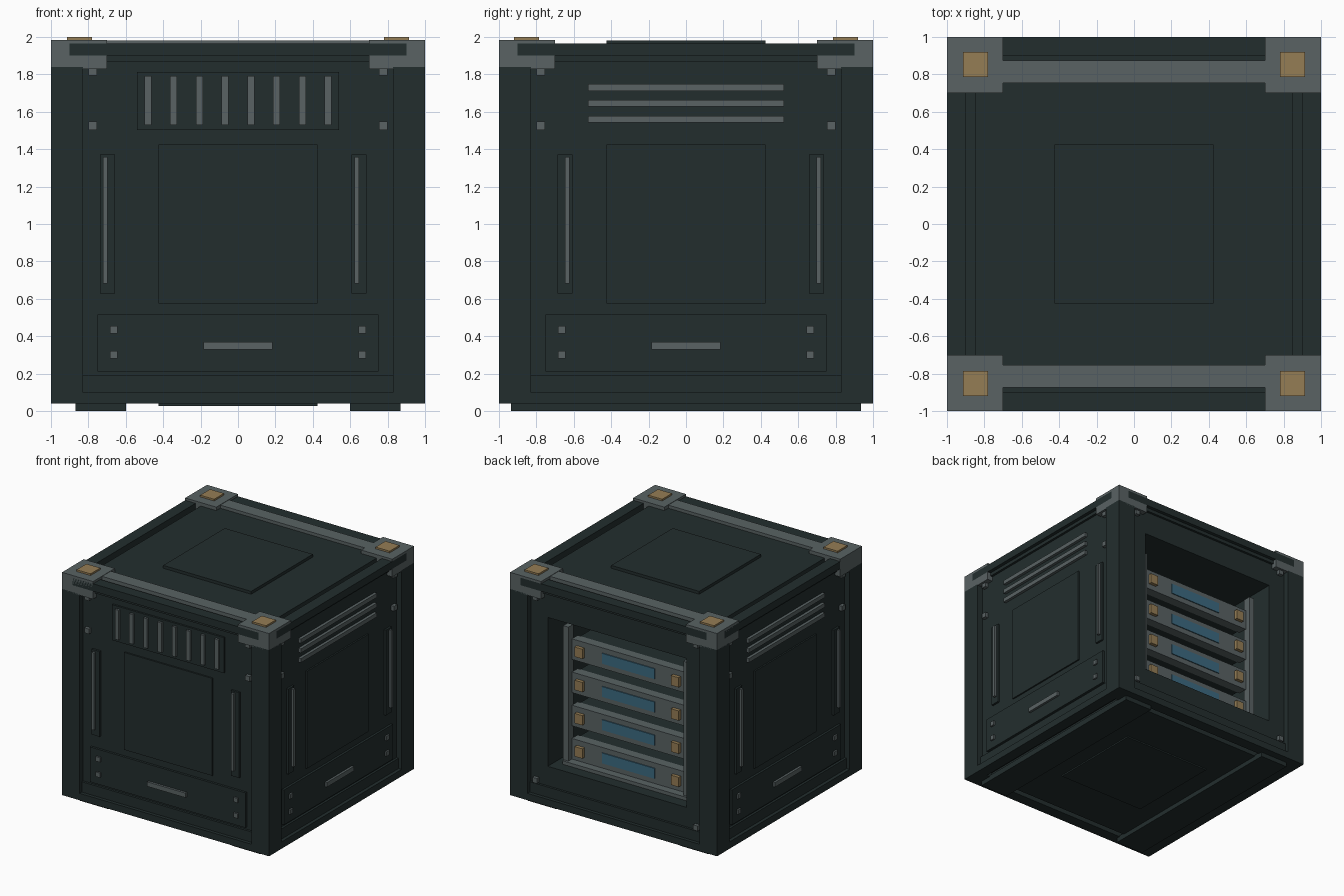
import bpy, bmesh, math
from mathutils import Matrix, Vector

if "Cube" in bpy.data.objects:
    bpy.data.objects.remove(bpy.data.objects["Cube"])


def material(name, rgb):
    m = bpy.data.materials.new(name)
    m.diffuse_color = (*rgb, 1)
    m.use_nodes = True
    m.node_tree.nodes["Principled BSDF"].inputs["Base Color"].default_value = m.diffuse_color
    return m


DARK = material("dark_green_metal", (0.0165, 0.027, 0.027))
GREY = material("grey_metal", (0.1, 0.123, 0.126))
GOLD = material("brass", (0.30, 0.205, 0.09))
BLUE = material("blue_display", (0.045, 0.145, 0.22))

FRONT, RIGHT, BACK, LEFT = 0, 90, 180, -90
SIDES = (FRONT, RIGHT, BACK, LEFT)


def boxes(name, mat, items):
    """One object from boxes (x0, x1, y0, y1, z0, z1)."""
    bm = bmesh.new()
    for x0, x1, y0, y1, z0, z1 in items:
        mx = Matrix.Translation(((x0 + x1) / 2, (y0 + y1) / 2, (z0 + z1) / 2))
        mx = mx @ Matrix.Diagonal((abs(x1 - x0), abs(y1 - y0), abs(z1 - z0), 1))
        bmesh.ops.create_cube(bm, size=1, matrix=mx)
    me = bpy.data.meshes.new(name)
    bm.to_mesh(me)
    bm.free()
    me.materials.append(mat)
    ob = bpy.data.objects.new(name, me)
    bpy.context.collection.objects.link(ob)
    return ob


def on_side(side, u0, u1, d0, d1, z0, z1):
    """Box given across a side (u), outward from the centre (d) and up (z)."""
    r = Matrix.Rotation(math.radians(side), 3, 'Z')
    a, b = r @ Vector((u0, -d0, 0)), r @ Vector((u1, -d1, 0))
    return (min(a.x, b.x), max(a.x, b.x), min(a.y, b.y), max(a.y, b.y), z0, z1)


def patch(side, u, z, w, h, d0, d1):
    return on_side(side, u - w / 2, u + w / 2, d0, d1, z - h / 2, z + h / 2)


def corners(x0, x1, y0, y1, z0, z1):
    return [(sx * x0, sx * x1, sy * y0, sy * y1, z0, z1)
            for sx in (-1, 1) for sy in (-1, 1)]


# Core: solid front half, walls around the bay open at the back
boxes("core", DARK, [
    (-0.85, 0.85, -0.85, -0.1, 0.04, 1.955),
    (-0.85, -0.67, -0.1, 0.85, 0.04, 1.955),
    (0.67, 0.85, -0.1, 0.85, 0.04, 1.955),
    (-0.67, 0.67, -0.1, 0.85, 0.04, 0.36),
    (-0.67, 0.67, -0.1, 0.85, 1.66, 1.955)])

# Outer frame: posts, beams and stepped ledges
boxes("corner_posts", DARK, corners(0.83, 1, 0.83, 1, 0.04, 1.84))
boxes("frame_beams", DARK, [on_side(s, -0.9, 0.9, 0.9, 1, z0, z1)
                            for s in SIDES for z0, z1 in ((0.04, 0.1), (1.9, 1.965))])
boxes("frame_ledges", DARK, [on_side(s, -0.83, 0.83, 0.85, 0.97, z0, z1)
                             for s in SIDES for z0, z1 in ((0.08, 0.19), (1.87, 1.9))])

# Wall panels, with the back one built around the bay
boxes("wall_panels", DARK, [on_side(s, -0.84, 0.84, 0.85, 0.95, 0.1, 1.88)
                            for s in (FRONT, RIGHT, LEFT)])
boxes("back_surround", DARK, [
    on_side(BACK, -0.84, -0.67, 0.85, 0.95, 0.1, 1.88),
    on_side(BACK, 0.67, 0.84, 0.85, 0.95, 0.1, 1.88),
    on_side(BACK, -0.67, 0.67, 0.85, 0.95, 0.1, 0.36),
    on_side(BACK, -0.67, 0.67, 0.85, 0.95, 1.66, 1.88)])

# Details of the three closed walls
plates, strips, studs = [], [], []
for s in (FRONT, RIGHT, LEFT):
    shift = -0.025 if s == FRONT else 0.025
    plates.append(patch(s, 0, 1.0, 0.85, 0.85, 0.94, 0.963))
    plates.append(patch(s, 0, 0.363, 1.5, 0.305, 0.94, 0.97))
    strips.append(patch(s, 0, 0.35, 0.37, 0.04, 0.95, 0.99))
    for k in (-1, 1):
        u = k * 0.673 + shift
        plates.append(patch(s, u, 1.0, 0.08, 0.745, 0.94, 0.968))
        strips.append(patch(s, u + shift * 0.5, 1.02, 0.024, 0.675, 0.95, 0.99))
        studs += [patch(s, k * 0.665, z, 0.04, 0.04, 0.95, 0.985) for z in (0.3, 0.435)]
        studs += [patch(s, k * 0.777, z, 0.044, 0.044, 0.94, 0.98) for z in (1.525, 1.815)]
for k in (-1, 1):
    studs += [patch(BACK, k * 0.777, z, 0.044, 0.044, 0.94, 0.98) for z in (0.22, 1.815)]
boxes("wall_plates", DARK, plates)
boxes("grip_strips", GREY, strips)
boxes("studs", GREY, studs)

# Front vent with upright fins, side vents with level slats
boxes("vent_plate", DARK, [patch(FRONT, 0, 1.658, 1.08, 0.31, 0.94, 0.966)])
boxes("vent_fins", GREY, [patch(FRONT, (i - 3.5) * 0.1375, 1.66, 0.037, 0.26, 0.95, 0.985)
                          for i in range(8)])
boxes("side_slats", GREY, [patch(s, 0, z, 1.05, 0.036, 0.94, 0.975)
                           for s in (RIGHT, LEFT) for z in (1.56, 1.645, 1.73)])

# Roof: corner caps, brass pads, cross bars and hatch
boxes("corner_caps", GREY, corners(0.7, 1, 0.7, 1, 1.83, 1.985))
boxes("brass_pads", GOLD, corners(0.78, 0.915, 0.785, 0.92, 1.98, 2.0))
boxes("roof_bars", GREY, [(-0.71, 0.71, k * 0.755, k * 0.875, 1.93, 1.982) for k in (-1, 1)])
boxes("roof_hatch", DARK, [(-0.425, 0.425, -0.425, 0.425, 1.95, 1.98)])

# Underside: skids and hatch
boxes("skids", DARK, [(k * 0.6, k * 0.87, -0.935, 0.935, 0, 0.05) for k in (-1, 1)])
boxes("floor_hatch", DARK, [(-0.425, 0.425, -0.425, 0.425, 0.028, 0.05)])

# Equipment bay: drawers with displays and brass latches, held by rails
LEVELS = [0.485 + 0.29 * i for i in range(4)]
boxes("drawers", GREY, [patch(BACK, 0, z, 1.1, 0.18, 0.71, 0.79) for z in LEVELS])
boxes("drawer_bodies", DARK, [patch(BACK, 0, z, 1.06, 0.17, -0.1, 0.72) for z in LEVELS])
boxes("displays", BLUE, [patch(BACK, 0, z, 0.51, 0.09, 0.785, 0.798) for z in LEVELS])
boxes("latches", GOLD, [patch(BACK, k * 0.465, z, 0.075, 0.085, 0.78, 0.82)
                        for z in LEVELS for k in (-1, 1)])
boxes("bay_rails", GREY, [patch(BACK, k * 0.58, 0.97, 0.05, 1.18, 0.76, 0.83) for k in (-1, 1)]
      + [on_side(BACK, -0.6, 0.6, 0.78, 0.85, 0.36, 0.39)])
